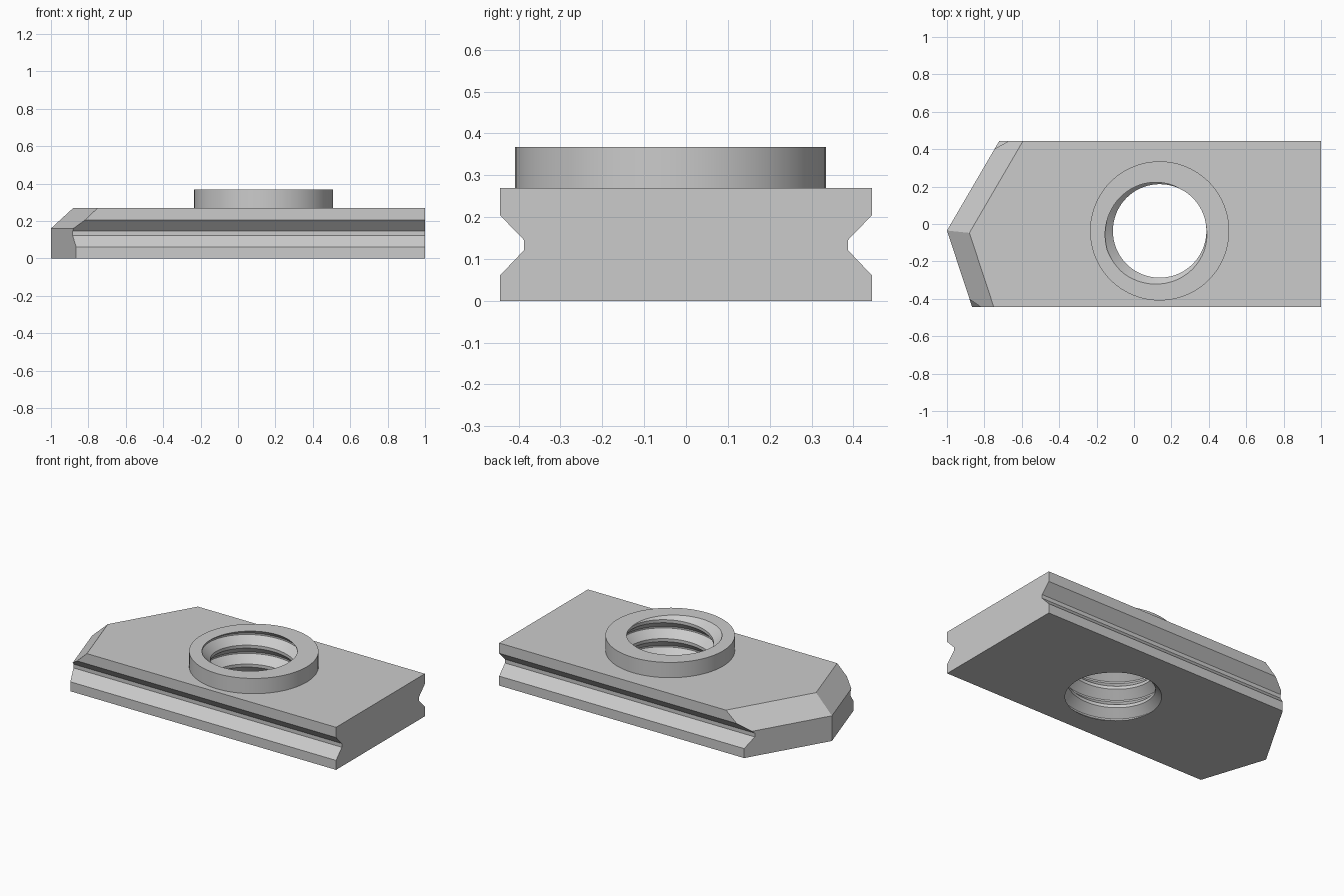
import bpy, bmesh, math
from mathutils import Vector

TOP, DECK = 0.367, 0.27
HOLE = Vector((0.137, -0.037, 0))

cube = bpy.data.objects.get("Cube")
if cube:
    bpy.data.objects.remove(cube, do_unlink=True)

steel = bpy.data.materials.new("grey steel")
steel.use_nodes = True
colour = (0.6, 0.6, 0.6, 1)
steel.diffuse_color = colour
steel.node_tree.nodes["Principled BSDF"].inputs["Base Color"].default_value = colour


def make_object(name, bm):
    bmesh.ops.recalc_face_normals(bm, faces=bm.faces)
    mesh = bpy.data.meshes.new(name)
    bm.to_mesh(mesh)
    bm.free()
    mesh.materials.append(steel)
    obj = bpy.data.objects.new(name, mesh)
    bpy.context.collection.objects.link(obj)
    return obj


def cut(bm, point, normal):
    """Slice away everything beyond a plane and cap the opening."""
    geom = bm.verts[:] + bm.edges[:] + bm.faces[:]
    bmesh.ops.bisect_plane(bm, geom=geom, dist=1e-5, plane_co=point,
                           plane_no=normal, clear_outer=True)
    rim = [e for e in bm.edges if e.is_boundary and
           all(abs((v.co - point).dot(normal)) < 1e-4 for v in e.verts)]
    bmesh.ops.holes_fill(bm, edges=rim, sides=0)


# Grooved bar: side profile mirrored, then extruded along x
side = [(0.445, 0), (0.445, 0.06), (0.387, 0.121),
        (0.387, 0.145), (0.445, 0.205), (0.445, DECK)]
profile = side + [(-y, z) for y, z in reversed(side)]
bm = bmesh.new()
end = bm.faces.new([bm.verts.new((1, y, z)) for y, z in profile])
ext = bmesh.ops.extrude_face_region(bm, geom=[end], use_keep_orig=True)
bmesh.ops.translate(bm, vec=(-2.1, 0, 0),
                    verts=[g for g in ext["geom"] if isinstance(g, bmesh.types.BMVert)])

# Pointed end: two upright cuts, each with a 45 degree chamfer above
tip = Vector((-1, -0.035, 0.16))
slants = [Vector((-0.48, 0.28, 0)).normalized(), Vector((-0.41, -0.135, 0)).normalized()]
for n in slants:
    cut(bm, tip, n)
for n in slants:
    cut(bm, tip, (n + Vector((0, 0, 1))).normalized())
nut = make_object("threaded_plate", bm)

# Round collar
bm = bmesh.new()
bmesh.ops.create_cone(bm, cap_ends=True, segments=96, radius1=0.372, radius2=0.372, depth=TOP - 0.2)
bmesh.ops.translate(bm, vec=HOLE + Vector((0, 0, (TOP + 0.2) / 2)), verts=bm.verts)
collar = make_object("collar", bm)

# Thread cutter: V profile swept as a helix
PITCH, STEPS = 0.12, 72
teeth = [(0, 0.298), (0.08, 0.298), (0.46, 0.25), (0.62, 0.25)]
start = TOP - PITCH * (215 / 360 + 0.04)
bm = bmesh.new()
rows = []
for turn in range(-6, 4):
    for offset, r in teeth:
        row = []
        for i in range(STEPS + 1):
            a = math.tau * i / STEPS
            z = start + PITCH * (turn + offset + i / STEPS)
            row.append(bm.verts.new(HOLE + Vector((r * math.cos(a), r * math.sin(a), z))))
        rows.append(row)
for low, high in zip(rows, rows[1:]):
    for i in range(STEPS):
        bm.faces.new((low[i], low[i + 1], high[i + 1], high[i]))
bmesh.ops.remove_doubles(bm, verts=bm.verts, dist=1e-5)
cut(bm, Vector((0, 0, TOP + 0.05)), Vector((0, 0, 1)))
cut(bm, Vector((0, 0, -0.05)), Vector((0, 0, -1)))
cutter = make_object("thread_cutter", bm)
cutter.hide_render = True

# Join the collar and cut the threaded hole
bpy.ops.object.select_all(action="DESELECT")
nut.select_set(True)
bpy.context.view_layer.objects.active = nut
for helper, operation in ((collar, "UNION"), (cutter, "DIFFERENCE")):
    mod = nut.modifiers.new(operation.lower(), "BOOLEAN")
    mod.operation = operation
    mod.solver = "EXACT"
    mod.object = helper
    bpy.ops.object.modifier_apply(modifier=mod.name)
    bpy.data.objects.remove(helper, do_unlink=True)
bpy.ops.object.shade_smooth_by_angle(angle=math.radians(25))
